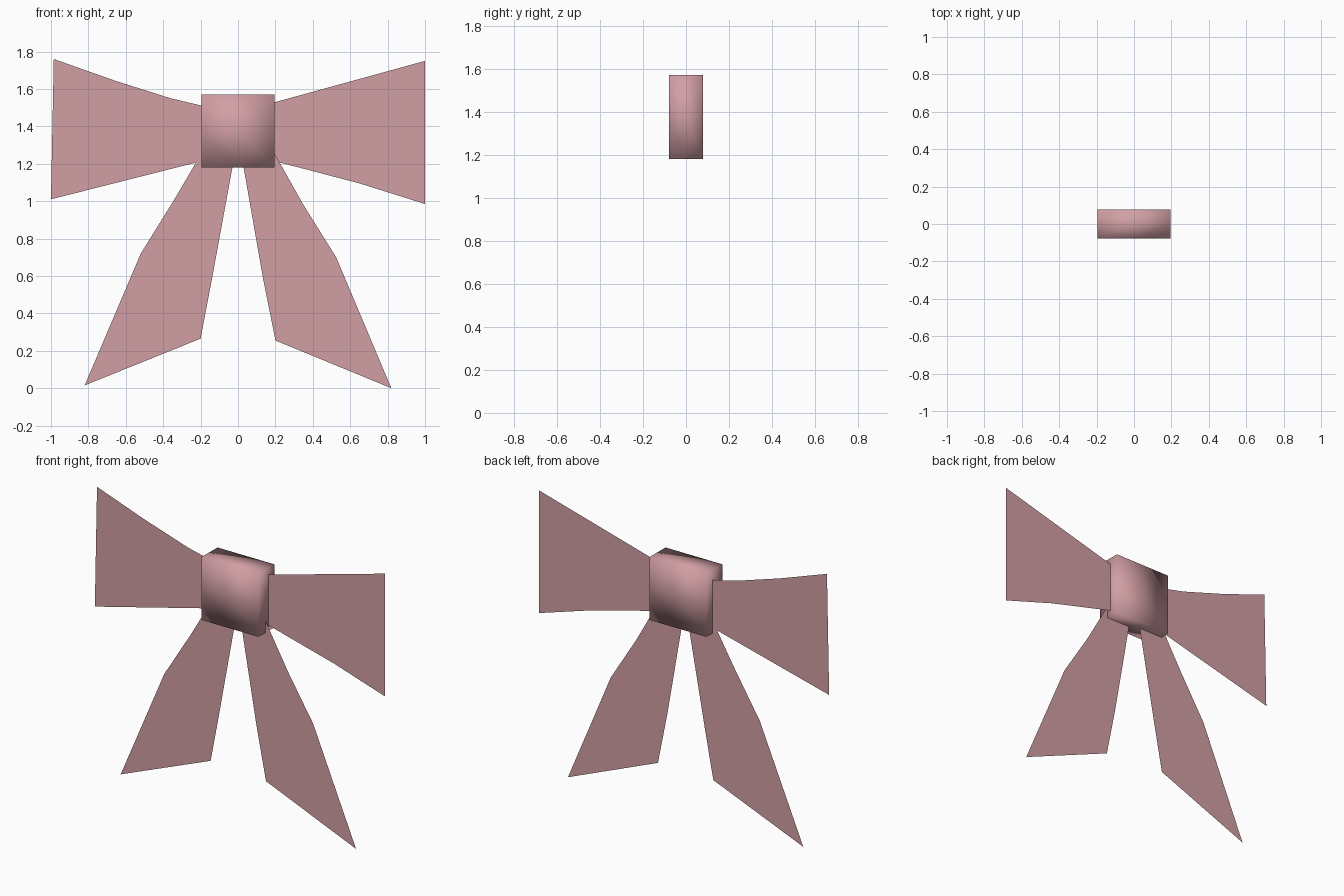
import bpy
import bmesh
from mathutils import Matrix, Vector

old = bpy.data.objects.get("Cube")
if old:
    bpy.data.objects.remove(old, do_unlink=True)

# Single fabric colour
pink = bpy.data.materials.new("dusty_pink")
COLOUR = (0.64, 0.345, 0.37, 1)
pink.diffuse_color = COLOUR
pink.use_nodes = True
pink.node_tree.nodes["Principled BSDF"].inputs["Base Color"].default_value = COLOUR


def finish(name, bm, smooth=False):
    mesh = bpy.data.meshes.new(name)
    for face in bm.faces:
        face.smooth = smooth
    bm.to_mesh(mesh)
    bm.free()
    mesh.materials.append(pink)
    obj = bpy.data.objects.new(name, mesh)
    bpy.context.collection.objects.link(obj)
    return obj


def ribbon(name, y, outline):
    """Flat sheet of ribbon from an x, z outline, facing the front."""
    bm = bmesh.new()
    face = bm.faces.new([bm.verts.new((x, y, z)) for x, z in outline])
    face.normal_update()
    if face.normal.y > 0:
        face.normal_flip()
    bmesh.ops.triangulate(bm, faces=[face])
    return finish(name, bm)


# Knot: a block with rounded shading
bm = bmesh.new()
place = Matrix.Translation(Vector((0, 0, 1.375))) @ Matrix.Diagonal((0.392, 0.156, 0.392, 1))
bmesh.ops.create_cube(bm, size=1, matrix=place)
bmesh.ops.subdivide_edges(bm, edges=bm.edges[:], cuts=1, use_grid_fill=True)
finish("knot", bm, smooth=True)

# Upper loops
ribbon("right_loop", 0.02, [(-0.08, 1.48), (-0.19, 1.51), (-0.36, 1.55), (-0.66, 1.645),
                            (-0.985, 1.76), (-1, 1.01), (-0.23, 1.205), (-0.08, 1.2)])
ribbon("left_loop", 0.02, [(0.08, 1.5), (0.2, 1.53), (1, 1.75), (1, 0.985),
                           (0.65, 1.095), (0.23, 1.205), (0.08, 1.24)])

# Hanging tails
ribbon("right_tail", 0.017, [(-0.01, 1.3), (-0.17, 1.3), (-0.34, 1.01), (-0.52, 0.72),
                             (-0.82, 0.015), (-0.2, 0.265), (-0.14, 0.58), (-0.03, 1.18)])
ribbon("left_tail", -0.01, [(0.01, 1.3), (0.17, 1.3), (0.35, 0.98), (0.525, 0.7),
                            (0.82, 0), (0.2, 0.255), (0.135, 0.58), (0.03, 1.18)])
